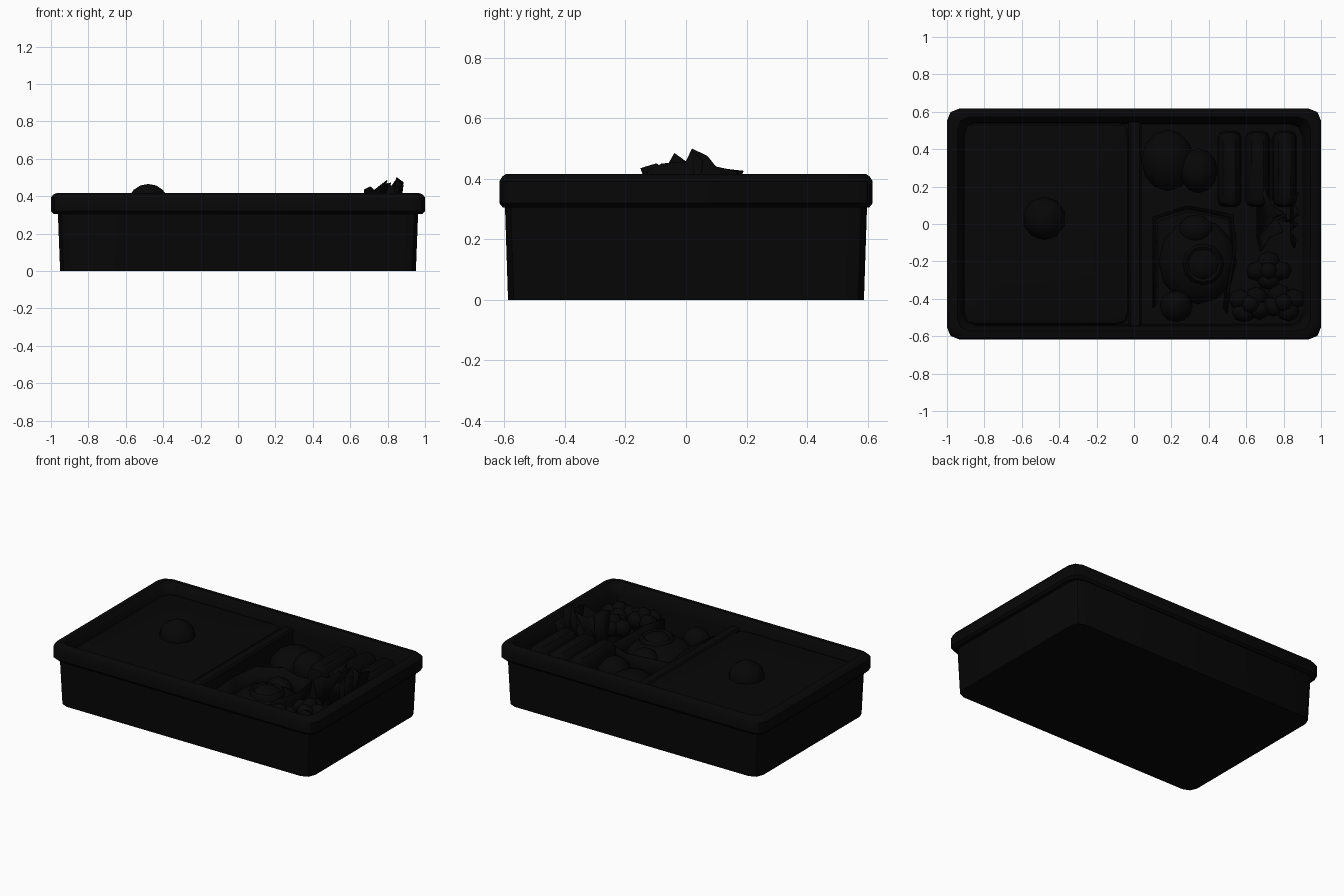
import bpy, bmesh, math, random
from mathutils import Vector

random.seed(4)
old = bpy.data.objects.get("Cube")
if old:
    bpy.data.objects.remove(old, do_unlink=True)

black = bpy.data.materials.new("near black")
black.use_nodes = True
COL = (0.002, 0.002, 0.002, 1)
black.diffuse_color = COL
black.node_tree.nodes["Principled BSDF"].inputs["Base Color"].default_value = COL


def finish(name, bm, angle=35):
    bmesh.ops.recalc_face_normals(bm, faces=bm.faces)
    me = bpy.data.meshes.new(name)
    bm.to_mesh(me)
    bm.free()
    me.materials.append(black)
    ob = bpy.data.objects.new(name, me)
    bpy.context.collection.objects.link(ob)
    bpy.ops.object.select_all(action='DESELECT')
    ob.select_set(True)
    bpy.context.view_layer.objects.active = ob
    bpy.ops.object.shade_smooth_by_angle(angle=math.radians(angle))
    return ob


def rounded_rect(cx, cy, hx, hy, r, z, seg=2):
    pts = []
    for k, (sx, sy) in enumerate(((1, 1), (-1, 1), (-1, -1), (1, -1))):
        for i in range(seg + 1):
            a = math.pi / 2 * (k + i / seg)
            pts.append((cx + sx * (hx - r) + r * math.cos(a),
                        cy + sy * (hy - r) + r * math.sin(a), z))
    return pts


def loft(name, rings, angle=35):
    bm = bmesh.new()
    vs = [[bm.verts.new(p) for p in ring] for ring in rings]
    n = len(vs[0])
    for a, b in zip(vs, vs[1:]):
        for i in range(n):
            bm.faces.new((a[i], a[(i + 1) % n], b[(i + 1) % n], b[i]))
    bm.faces.new(vs[0][::-1])
    bm.faces.new(vs[-1])
    return finish(name, bm, angle)


def block(name, cx, cy, steps, r):
    """Stack of rounded rectangles, each step = (half x, half y, z)."""
    return loft(name, [rounded_rect(cx, cy, hx, hy, min(r, hx * .95, hy * .95), z)
                       for hx, hy, z in steps])


def ball(name, loc, size, seg=12, rings=8, bump=0.0):
    bm = bmesh.new()
    bmesh.ops.create_uvsphere(bm, u_segments=seg, v_segments=rings, radius=1)
    for v in bm.verts:
        k = 1 + random.uniform(-bump, bump)
        v.co = Vector([loc[i] + v.co[i] * size[i] * k for i in range(3)])
    return finish(name, bm, 60)


def sheet(name, low, high, thick=0.006):
    """Thin leaf between a lower and an upper edge."""
    bm = bmesh.new()
    a = [bm.verts.new(p) for p in low]
    b = [bm.verts.new(p) for p in high]
    for i in range(len(a) - 1):
        bm.faces.new((a[i], a[i + 1], b[i + 1], b[i]))
    ob = finish(name, bm, 20)
    mod = ob.modifiers.new("thickness", 'SOLIDIFY')
    mod.thickness = thick
    return ob


# Tray: tapered outside, overhanging rim, hollow inside
block("box", 0, 0, [
    (0.951, 0.588, 0), (0.963, 0.598, 0.305), (0.985, 0.605, 0.305),
    (1.0, 0.617, 0.32), (1.0, 0.617, 0.392), (0.988, 0.607, 0.408),
    (0.97, 0.595, 0.416), (0.945, 0.572, 0.415), (0.925, 0.555, 0.385),
    (0.905, 0.542, 0.33), (0.90, 0.535, 0.13)], 0.065)

# Divider between the two compartments
block("divider", 0.005, 0, [(0.035, 0.55, 0.12), (0.035, 0.55, 0.34), (0.025, 0.545, 0.352)], 0.01)

# Rice bed with a pickled plum
block("rice", -0.47, 0, [
    (0.445, 0.54, 0.12), (0.445, 0.54, 0.335), (0.435, 0.53, 0.348),
    (0.40, 0.50, 0.355), (0.25, 0.33, 0.36)], 0.06)
ball("plum", (-0.48, 0.03, 0.36), (0.115, 0.115, 0.105), 10, 8)

# Round croquettes at the back left of the side dishes
for i, (x, y, z, r) in enumerate(((0.18, 0.34, 0.23, 0.165), (0.345, 0.285, 0.26, 0.12))):
    ball(f"croquette_{i + 1}", (x, y, z), (r * 0.85, r, 0.11))

# Three long rolls at the back right
for i, x in enumerate((0.51, 0.66, 0.805)):
    block(f"roll_{i + 1}", x, 0.295, [
        (0.066, 0.205, 0.13), (0.062, 0.203, 0.33), (0.05, 0.195, 0.365),
        (0.033, 0.175, 0.38)], 0.04)

# Folded cup around the main dish
rim = [(0.10, -0.45), (0.10, -0.2), (0.10, 0.04), (0.28, 0.10), (0.40, 0.08),
       (0.53, 0.05), (0.55, -0.12), (0.52, -0.3), (0.50, -0.48)]
sheet("food_cup",
      [(0.32 + (x - 0.32) * 0.9, -0.18 + (y + 0.18) * 0.9, 0.13) for x, y in rim],
      [(x, y, 0.30 + 0.02 * (i % 2)) for i, (x, y) in enumerate(rim)])

# Main dish: mound, raised ring and centre
ball("patty", (0.34, -0.2, 0.20), (0.21, 0.23, 0.105))
loft("egg_slice", [[(0.37 + r * math.cos(a * math.pi / 6),
                     -0.215 + r * math.sin(a * math.pi / 6), z) for a in range(12)]
                   for r, z in ((0.11, 0.26), (0.11, 0.305), (0.095, 0.318),
                                (0.08, 0.308), (0.06, 0.325), (0.025, 0.335))], 50)
ball("small_tomato", (0.225, -0.44, 0.24), (0.088, 0.085, 0.085))
ball("garnish_ball", (0.33, -0.03, 0.24), (0.09, 0.08, 0.07))

# Florets: clusters of lumpy balls on stems
for i, (x, y) in enumerate(((0.72, -0.25), (0.62, -0.43), (0.80, -0.42))):
    block(f"floret_{i + 1}_stem", x, y, [(0.05, 0.05, 0.12), (0.06, 0.06, 0.26)], 0.03)
    for j in range(4):
        a = j * math.tau / 4 + i
        ball(f"floret_{i + 1}_{j + 1}",
             (x + 0.06 * math.cos(a), y + 0.05 * math.sin(a), 0.28),
             (0.062, 0.055, 0.055), 8, 6, 0.06)
    ball(f"floret_{i + 1}_top", (x, y, 0.31), (0.05, 0.05, 0.05), 8, 6, 0.06)

# Ragged leaves that stand above the rim
back = [(0.86, -0.13, 0.425), (0.87, -0.08, 0.45), (0.84, -0.04, 0.455),
        (0.88, 0.0, 0.455), (0.85, 0.02, 0.50), (0.885, 0.07, 0.475),
        (0.86, 0.10, 0.44), (0.88, 0.17, 0.425)]
sheet("leaf_back", [(0.84, y * 0.7, 0.2) for x, y, z in back], back)
front = [(0.68, -0.15, 0.435), (0.71, -0.10, 0.45), (0.73, -0.07, 0.43),
         (0.80, -0.04, 0.483), (0.77, 0.02, 0.44), (0.82, 0.05, 0.47),
         (0.74, 0.10, 0.435), (0.70, 0.19, 0.425)]
sheet("leaf_front", [(0.66, y * 0.5, 0.2) for x, y, z in front], front)
middle = [(0.67, 0.03, 0.415), (0.71, -0.02, 0.45), (0.73, 0.0, 0.43), (0.76, 0.04, 0.45),
          (0.80, 0.05, 0.47), (0.82, 0.02, 0.455), (0.85, 0.02, 0.495), (0.885, 0.05, 0.46)]
sheet("leaf_middle", [(0.66 + (x - 0.66) * 0.85, y * 0.5, 0.2) for x, y, z in middle], middle)
